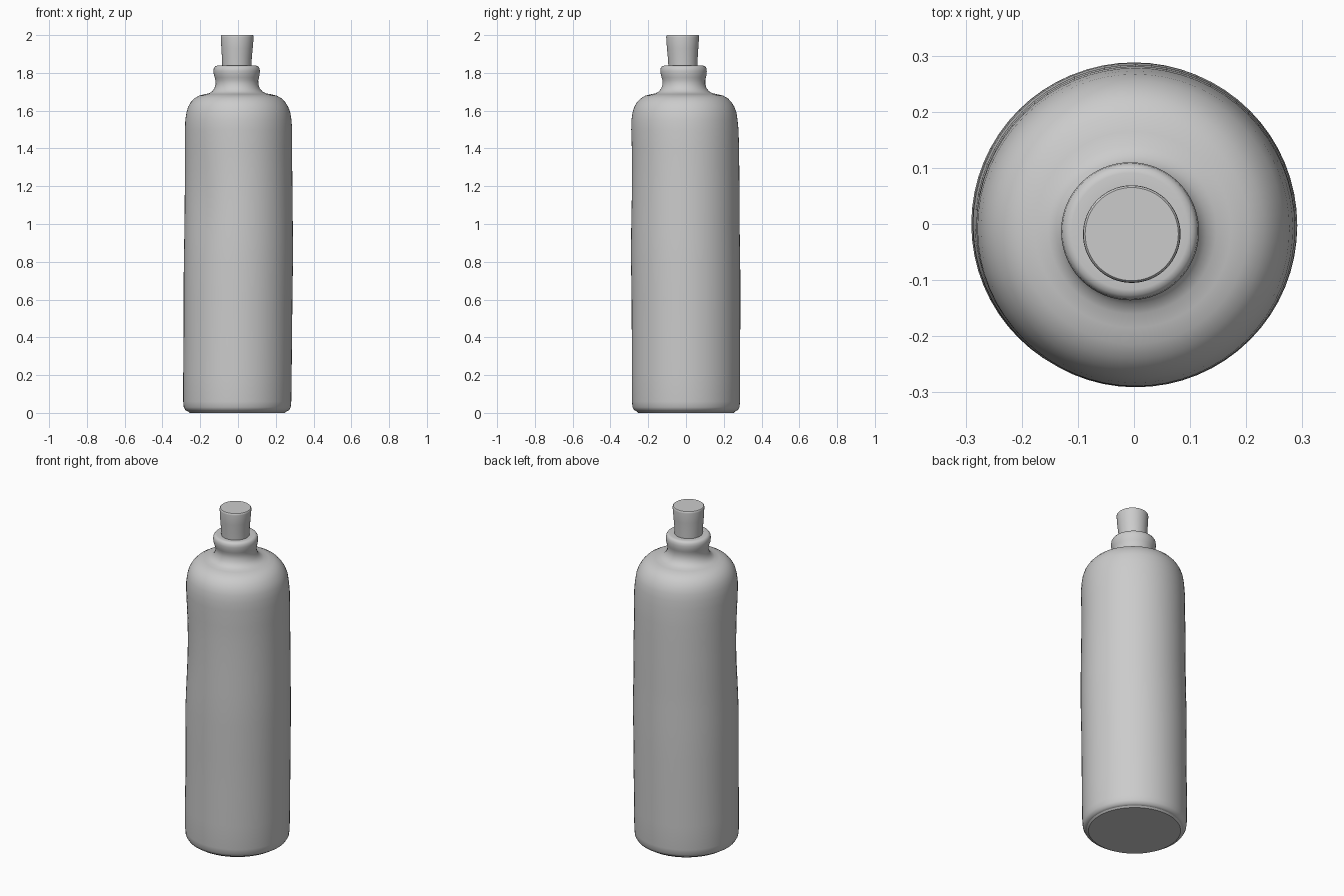
import bpy, bmesh, math
from mathutils import Vector

SIDES = 64


def lathe(name, rings, deform=None):
    """Skin rings of (z, radius, centre x, centre y), closed at both ends."""
    bm = bmesh.new()
    loops = []
    for z, r, cx, cy in rings:
        loop = []
        for i in range(SIDES):
            a = 2 * math.pi * i / SIDES
            rr = r + (deform(a, z) if deform else 0)
            loop.append(bm.verts.new((cx + rr * math.cos(a), cy + rr * math.sin(a), z)))
        loops.append(loop)
    for low, high in zip(loops, loops[1:]):
        for i in range(SIDES):
            j = (i + 1) % SIDES
            bm.faces.new((low[i], low[j], high[j], high[i]))
    bm.faces.new(loops[0][::-1])
    bm.faces.new(loops[-1])
    mesh = bpy.data.meshes.new(name)
    bm.to_mesh(mesh)
    bm.free()
    obj = bpy.data.objects.new(name, mesh)
    bpy.context.collection.objects.link(obj)
    bpy.ops.object.select_all(action='DESELECT')
    obj.select_set(True)
    bpy.context.view_layer.objects.active = obj
    bpy.ops.object.shade_smooth_by_angle(angle=math.radians(40))
    return obj


def dent(a, z):
    """Shallow hand-thrown dent on the front left of the body."""
    d = (a - math.radians(225) + math.pi) % (2 * math.pi) - math.pi
    return -0.012 * math.exp(-(d / 0.45) ** 2 - ((z - 1.15) / 0.25) ** 2)


# Stoneware bottle: base, slightly leaning body, shoulder, neck and lip
body = [
    (0.008, 0.262, -0.004, 0), (0.014, 0.274, -0.004, 0),
    (0.03, 0.283, -0.004, 0), (0.06, 0.286, -0.004, 0),
    (0.2, 0.287, -0.003, 0), (0.4, 0.287, -0.001, 0),
    (0.6, 0.288, 0.0, 0), (0.8, 0.289, 0.002, -0.002),
    (0.9, 0.288, 0.003, -0.003), (1.0, 0.287, 0.003, -0.003),
    (1.1, 0.286, 0.003, -0.002), (1.2, 0.285, 0.003, -0.002),
    (1.3, 0.284, 0.003, -0.002), (1.4, 0.284, 0.003, -0.003),
    (1.5, 0.284, 0.003, -0.006), (1.55, 0.281, 0.002, -0.008),
    (1.59, 0.275, 0.002, -0.008), (1.62, 0.265, 0.001, -0.009),
    (1.645, 0.250, 0.0, -0.009), (1.665, 0.231, 0.0, -0.009),
    (1.68, 0.205, -0.001, -0.009), (1.687, 0.175, -0.002, -0.01),
    (1.692, 0.150, -0.003, -0.01), (1.702, 0.133, -0.004, -0.01),
    (1.718, 0.120, -0.005, -0.011), (1.74, 0.113, -0.005, -0.011),
    (1.76, 0.113, -0.006, -0.011), (1.775, 0.117, -0.006, -0.012),
    (1.79, 0.121, -0.007, -0.012), (1.81, 0.123, -0.007, -0.013),
    (1.825, 0.121, -0.007, -0.013), (1.835, 0.114, -0.007, -0.013),
    (1.838, 0.104, -0.007, -0.013), (1.836, 0.078, -0.006, -0.014),
]
lathe("bottle", body, dent)

# Tapered stopper
stopper = [
    (1.83, 0.077, -0.006, -0.016), (1.88, 0.079, -0.006, -0.017),
    (1.93, 0.083, -0.005, -0.018), (1.99, 0.087, -0.004, -0.018),
    (1.997, 0.086, -0.004, -0.018), (2.0, 0.083, -0.004, -0.018),
]
lathe("stopper", stopper)
# Recessed foot that carries the bottle on z = 0
lathe("foot", [(0.0, 0.252, -0.004, 0), (0.009, 0.262, -0.004, 0)])
